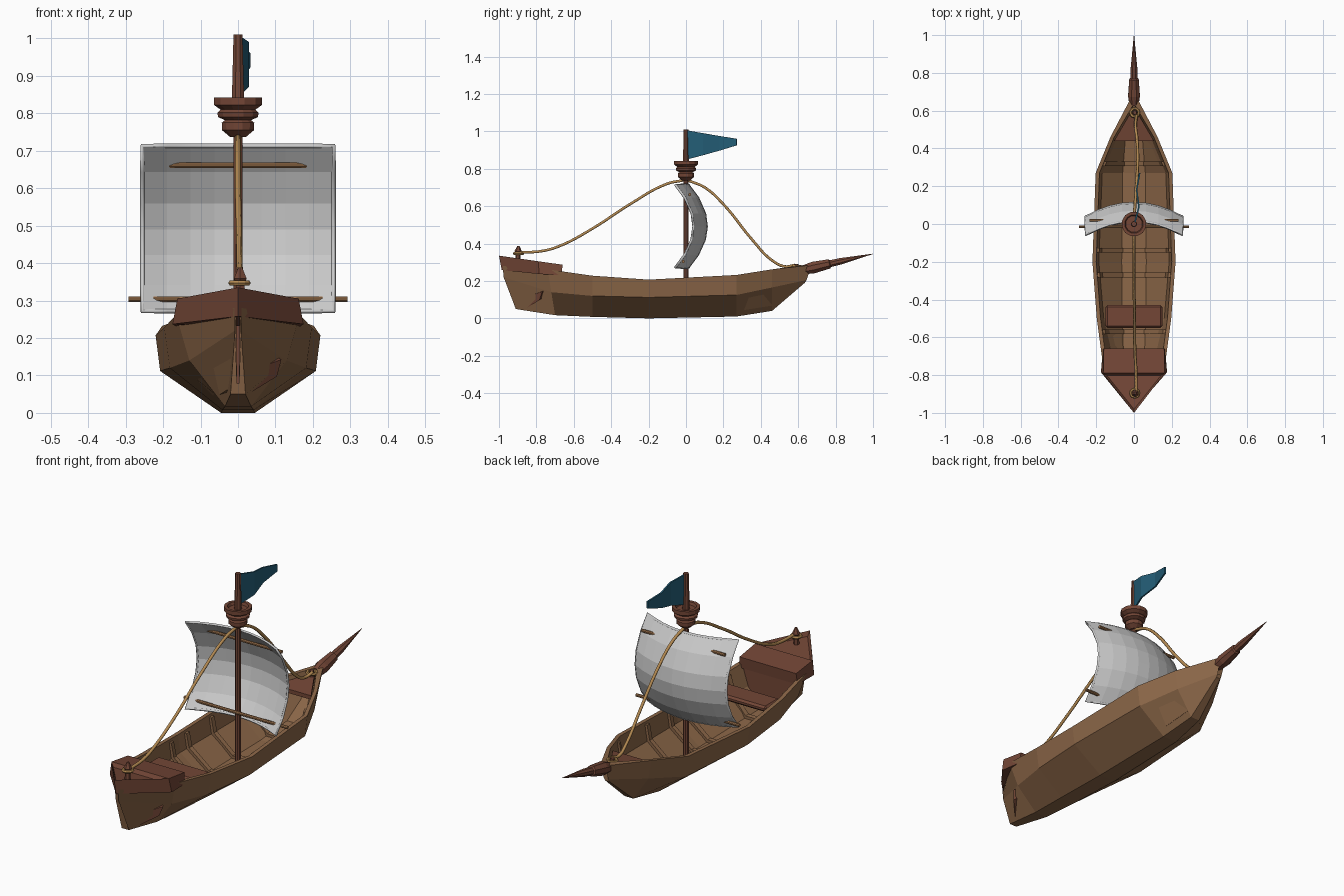
import bpy, bmesh, math
from mathutils import Vector

if "Cube" in bpy.data.objects:
    bpy.data.objects.remove(bpy.data.objects["Cube"])


def material(name, hex_rgb):
    m = bpy.data.materials.new(name)
    lin = [((int(hex_rgb[i:i + 2], 16) / 255 + 0.055) / 1.055) ** 2.4 for i in (0, 2, 4)]
    m.diffuse_color = (*lin, 1)
    m.use_nodes = True
    m.node_tree.nodes["Principled BSDF"].inputs["Base Color"].default_value = m.diffuse_color
    return m


WOOD = material("wood", "8c6748")
DARK = material("dark_wood", "734636")
ROPE = material("rope", "b48a52")
BAR = material("pale_wood", "9c724c")
CLOTH = material("flag_cloth", "235d76")


def mesh(name, verts, faces, mat=None):
    me = bpy.data.meshes.new(name)
    me.from_pydata([tuple(v) for v in verts], [], faces)
    bm = bmesh.new()
    bm.from_mesh(me)
    bmesh.ops.recalc_face_normals(bm, faces=bm.faces)
    bm.to_mesh(me)
    bm.free()
    ob = bpy.data.objects.new(name, me)
    bpy.context.collection.objects.link(ob)
    if mat:
        me.materials.append(mat)
    return ob


def skin(name, rings, mat):
    """Join equal closed rings of points and cap both ends."""
    n = len(rings[0])
    verts = [p for r in rings for p in r]
    faces = [(i * n + j, i * n + (j + 1) % n, (i + 1) * n + (j + 1) % n, (i + 1) * n + j)
             for i in range(len(rings) - 1) for j in range(n)]
    faces += [tuple(range(n)), tuple(range(len(verts) - n, len(verts)))]
    return mesh(name, verts, faces, mat)


def lathe(name, profile, start, axis, mat, sides=8):
    """Revolve (radius, distance) pairs around an axis."""
    q = Vector((0, 0, 1)).rotation_difference(Vector(axis))
    rings = [[Vector(start) + q @ Vector((r * math.cos(a), r * math.sin(a), h))
              for a in (math.tau * (k + 0.5) / sides for k in range(sides))]
             for r, h in profile]
    return skin(name, rings, mat)


def tube(name, pts, radius, mat, smooth=True, cyclic=False):
    cu = bpy.data.curves.new(name, 'CURVE')
    cu.dimensions = '3D'
    cu.bevel_depth = radius
    cu.bevel_resolution = 1 if smooth else 0
    cu.resolution_u = 6
    cu.use_fill_caps = True
    sp = cu.splines.new('BEZIER')
    sp.bezier_points.add(len(pts) - 1)
    for b, p in zip(sp.bezier_points, pts):
        b.co = p
        b.handle_left_type = b.handle_right_type = 'AUTO' if smooth else 'VECTOR'
    sp.use_cyclic_u = cyclic
    ob = bpy.data.objects.new(name, cu)
    bpy.context.collection.objects.link(ob)
    if mat:
        cu.materials.append(mat)
    return ob


# Hull stations: keel, chine, rail as (half width, y, z)
STATIONS = [
    ((.02, -.91, .05), (.008, -.975, .22), (.01, -.98, .28)),
    ((.035, -.70, .017), (.13, -.72, .14), (.165, -.74, .262)),
    ((.042, -.50, .008), (.182, -.50, .12), (.197, -.50, .228)),
    ((.045, -.20, .0), (.208, -.20, .112), (.22, -.20, .207)),
    ((.04, .27, .01), (.19, .27, .125), (.203, .27, .232)),
    ((.025, .46, .04), (.11, .46, .165), (.125, .46, .262)),
    ((.012, .635, .19), (.012, .645, .205), (.015, .67, .285)),
]


def inner(i):
    """Inside points of station i: floor, chine, rail."""
    k, c, r = (Vector(p) for p in STATIONS[i])
    dy = .04 if i == 0 else -.04 if i == 6 else 0
    mid = 0 < i < 6
    return [Vector((k.x + .02 if mid else .003, k.y + dy, k.z + .028)),
            Vector((max(c.x - .022, .004), c.y + dy, c.z + .008)),
            Vector((max(r.x - .02, .005), r.y + dy, r.z))]


def inside_at(y):
    """Inside points interpolated at a given y."""
    out = []
    for j in range(3):
        pts = [inner(i)[j] for i in range(7)]
        for a, b in zip(pts, pts[1:]):
            if a.y <= y <= b.y:
                out.append(a.lerp(b, (y - a.y) / (b.y - a.y)))
                break
    return out


def flip(p):
    return Vector((-p[0], p[1], p[2]))


# Hull shell
rings = []
for i, s in enumerate(STATIONS):
    half = [Vector(p) for p in s] + inner(i)[::-1]
    rings.append(half + [flip(p) for p in half[::-1]])
skin("hull", rings, WOOD)

# Ribs inside the hull
for n, y in enumerate((-.57, -.27, -.14, .05, .32)):
    pair = []
    for yy in (y - .012, y + .012):
        f, c, r = inside_at(yy)
        r = r - Vector((0, 0, .012))
        half = [f, c, r, r - Vector((.014, 0, 0)), c + Vector((-.014, 0, .008)),
                f + Vector((-.006, 0, .014))]
        pair.append(half + [flip(p) for p in half[::-1]])
    skin(f"rib_{n}", pair, WOOD)

# Bulkhead under the front deck
pair = [[Vector((p.x, y, p.z)) for p in inside_at(-.68)] for y in (-.69, -.67)]
skin("bulkhead", [h + [flip(p) for p in h[::-1]] for h in pair], DARK)

# Front deck with a sunken triangle
top = [(-.16, -.66, .287), (.16, -.66, .287), (.162, -.79, .305), (0, -1, .335), (-.162, -.79, .305)]
low = [(-.165, -.665, .23), (.165, -.665, .23), (.175, -.785, .237), (0, -.985, .258), (-.175, -.785, .237)]
sides = [(i, (i + 1) % 5, 5 + (i + 1) % 5, 5 + i) for i in range(5)]
deck = mesh("front_deck", top + low, [(0, 1, 2, 4), (2, 3, 4), (5, 6, 7, 8, 9)] + sides, DARK)
bm = bmesh.new()
bm.from_mesh(deck.data)
tri = [f for f in bm.faces if len(f.verts) == 3]
bmesh.ops.inset_region(bm, faces=tri, thickness=.022, depth=-.02)
bm.to_mesh(deck.data)
bm.free()

# Rear deck
tri = [(0, .62, .265), (.105, .44, .243), (-.105, .44, .243)]
skin("rear_deck", [tri, [(x, y, z - .02) for x, y, z in tri]], DARK)

# Seat
bpy.ops.mesh.primitive_cube_add(size=1, location=(0, -.49, .185))
seat = bpy.context.object
seat.name = "seat"
seat.scale = (.30, .12, .03)
bpy.ops.object.transform_apply(location=False, rotation=False)
seat.data.materials.append(DARK)
bev = seat.modifiers.new("bevel", 'BEVEL')
bev.width = .01

# Hatch on one side of the hull
quad = [Vector(p) for p in ((.035, -.845, .06), (.03, -.86, .115), (.112, -.765, .145), (.10, -.78, .10))]
out = Vector((.6, -.6, -.4)).normalized()
skin("side_hatch", [[p - out * .03 for p in quad], [p + out * .006 for p in quad]], DARK)

# Bowsprit
lathe("bowsprit", [(.026, 0), (.034, .05), (.027, .14), (.02, .145), (.019, .2), (.001, .379)],
      (0, .63, .26), (0, .37, .085), DARK, 8)

# Mast, lookout basket and top mast
lathe("mast", [(.014, 0), (.013, .73)], (0, 0, .025), (0, 0, 1), DARK)
lathe("lookout_basket", [(.022, .737), (.044, .755), (.045, .775), (.036, .782), (.055, .79),
                         (.057, .802), (.048, .81), (.066, .822), (.066, .842), (.05, .842), (.045, .828)],
      (0, 0, 0), (0, 0, 1), DARK, 12)
lathe("top_mast", [(.018, 0), (.013, .185)], (0, 0, .825), (0, 0, 1), DARK)

# Flag
cols = [(.008, .005, .85, 1.005), (.03, .09, .872, .99), (.018, .18, .897, .975), (.034, .27, .925, .96)]
fv = [(x, y, z) for x, y, a, b in cols for z in (a, b)]
flag = mesh("flag", fv, [(2 * i, 2 * i + 2, 2 * i + 3, 2 * i + 1) for i in range(3)], CLOTH)
flag.modifiers.new("thickness", 'SOLIDIFY').thickness = .008


# Sail, curved both ways
def sail_point(x, z):
    y = -.062 + .1 * (1 - ((z - .493) / .223) ** 2) + .075 * (1 - (x / .26) ** 2)
    return (x, y, z)


ROWS = (.272, .34, .42, .49, .56, .645, .713)
COLS = [-.255 + .51 * k / 8 for k in range(9)]
sv = [sail_point(x, z) for z in ROWS for x in COLS]
sf = [(r * 9 + c, r * 9 + c + 1, r * 9 + c + 10, r * 9 + c + 9) for r in range(6) for c in range(8)]
sail = mesh("sail", sv, sf)
thick = sail.modifiers.new("thickness", 'SOLIDIFY')
thick.thickness = .008
thick.offset = 0

# Sail hem around the edge
edge = [sail_point(x, ROWS[0]) for x in COLS] + [sail_point(COLS[-1], z) for z in ROWS[1:]]
edge += [sail_point(x, ROWS[-1]) for x in COLS[-2::-1]] + [sail_point(COLS[0], z) for z in ROWS[-2:0:-1]]
tube("sail_hem", edge, .007, None, smooth=False, cyclic=True)

# Spars that pierce the sail
for name, half, y, z in (("upper_spar", .235, .02, .662), ("lower_spar", .292, -.015, .304)):
    lathe(name, [(.008, 0), (.008, 2 * half)], (-half, y, z), (1, 0, 0), BAR)

# Ropes, their coils and the front cleat
front = [(.012, -.89, .352), (.01, -.77, .36), (.005, -.68, .385), (.003, -.5, .48),
         (0, -.3, .61), (0, -.1, .72), (0, -.015, .738)]
rear = [(0, .01, .738), (.005, .1, .70), (.012, .2, .61), (.02, .35, .425),
        (.015, .46, .31), (.008, .53, .277), (.015, .58, .285)]
tube("front_rope", front, .008, ROPE)
tube("rear_rope", rear, .008, ROPE)
for name, y, z in (("front_coil", -.895, .347), ("rear_coil", .59, .278)):
    bpy.ops.mesh.primitive_torus_add(major_radius=.022, minor_radius=.008, major_segments=12,
                                     minor_segments=6, location=(.004, y, z))
    bpy.context.object.name = name
    bpy.context.object.data.materials.append(ROPE)
lathe("front_cleat", [(.014, 0), (.012, .045), (.02, .055), (.006, .085)], (.006, -.9, .303), (0, .05, 1), DARK, 6)
lathe("rear_cleat", [(.013, 0), (.011, .045)], (.004, .59, .245), (0, 0, 1), DARK, 6)
